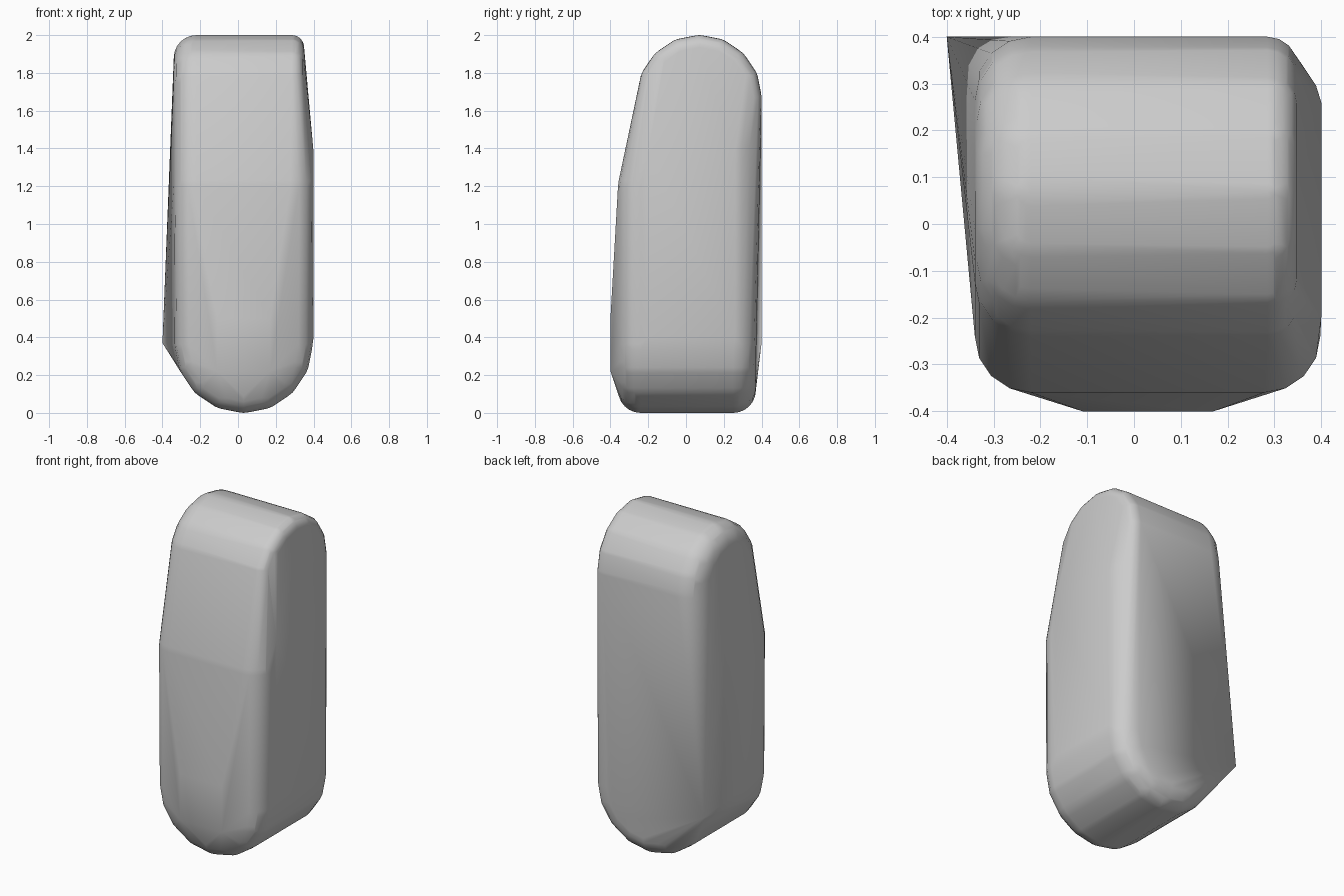
import bpy, bmesh
from math import sin, cos, pi
from mathutils import Matrix

if "Cube" in bpy.data.objects:
    bpy.data.objects.remove(bpy.data.objects["Cube"])

bm = bmesh.new()


def ball(x, y, z, r):
    """Small sphere whose hull contribution becomes a rounded edge."""
    bmesh.ops.create_uvsphere(bm, u_segments=16, v_segments=12, radius=r,
                              matrix=Matrix.Translation((x, y, z)))


# Rounded top: arc in the side view, swept from left to right
for i in range(9):
    a = pi * i / 8
    for x, r in ((-0.22, 0.12), (0.285, 0.065)):
        ball(x, 0.07 + (0.33 - r) * cos(a), 1.67 + (0.33 - r) * sin(a), r)

# Rounded bottom: arc in the front view, swept from front to back
for i in range(9):
    a = pi + pi * i / 8
    for y in (-0.24, 0.25):
        ball(0.03 + 0.245 * cos(a), y, 0.365 + 0.245 * sin(a), 0.12)

# Bend across the front and widest part of the right side
ball(-0.22, -0.24, 1.2, 0.12)
ball(0.278, -0.24, 1.2, 0.12)
ball(0.278, 0.25, 1.4, 0.12)

# Slight front bulge, right side flare and the pointed rear left corner
for x in (-0.11, 0.17):
    for z in (0.22, 0.5):
        bm.verts.new((x, -0.4, z))
for z in (0.4, 1.38):
    for y in (-0.2, 0.26):
        bm.verts.new((0.4, y, z))
bm.verts.new((-0.4, 0.4, 0.37))

# Wrap everything in a single skin
bmesh.ops.delete(bm, geom=list(bm.edges), context='EDGES_FACES')
hull = bmesh.ops.convex_hull(bm, input=list(bm.verts))
inside = {g for key in ("geom_interior", "geom_unused") for g in hull[key]
          if isinstance(g, bmesh.types.BMVert)}
bmesh.ops.delete(bm, geom=list(inside), context='VERTS')
loose = [v for v in bm.verts if not v.link_faces]
bmesh.ops.delete(bm, geom=loose, context='VERTS')
bmesh.ops.recalc_face_normals(bm, faces=list(bm.faces))

mesh = bpy.data.meshes.new("rounded_block")
bm.to_mesh(mesh)
bm.free()
block = bpy.data.objects.new("rounded_block", mesh)
bpy.context.collection.objects.link(block)
bpy.context.view_layer.objects.active = block
block.select_set(True)
bpy.ops.object.shade_smooth_by_angle(angle=0.6)
